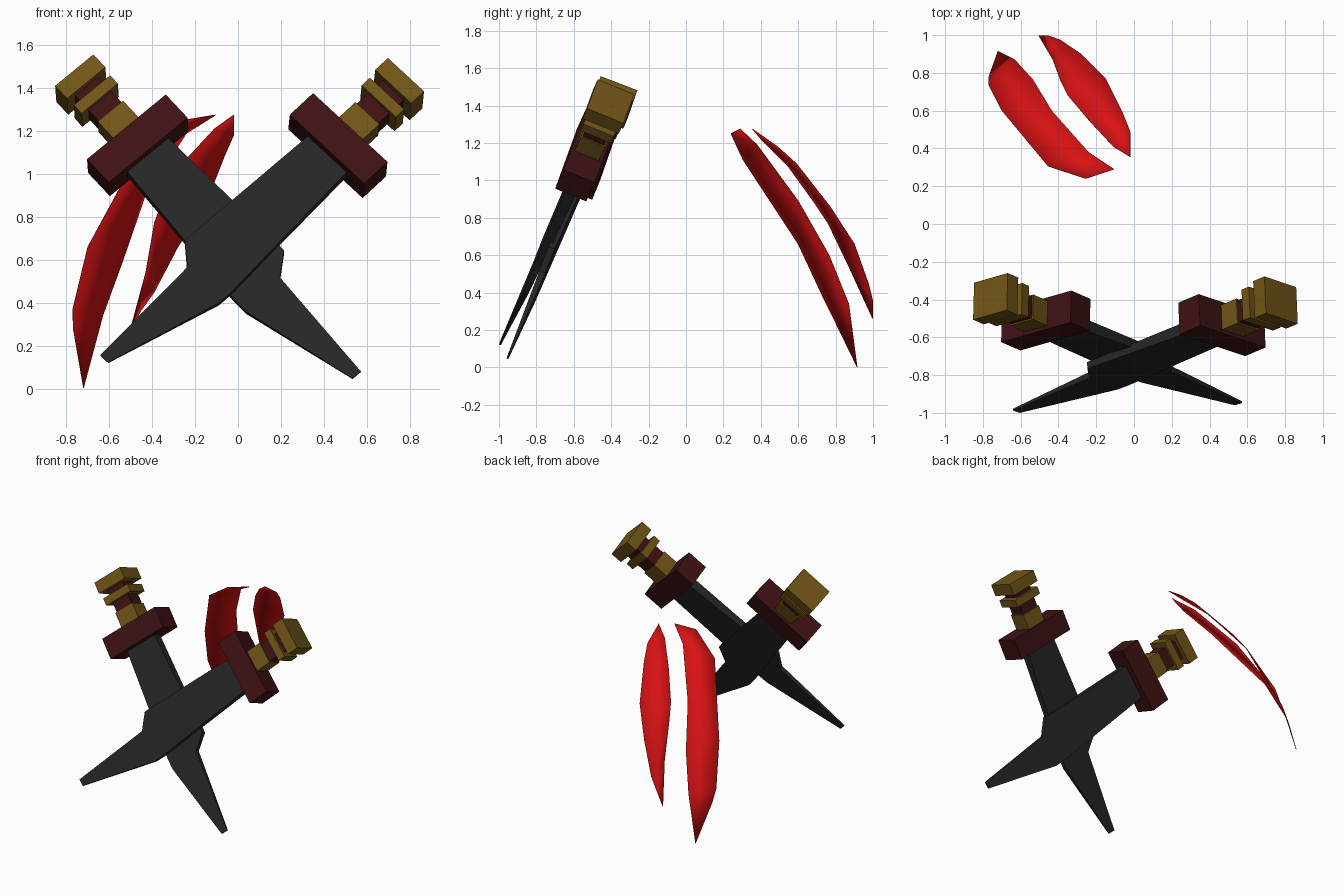
import bpy
import bmesh
from mathutils import Matrix, Vector

default_cube = bpy.data.objects.get("Cube")
if default_cube:
    bpy.data.objects.remove(default_cube, do_unlink=True)


def make_material(name, red, green, blue):
    material = bpy.data.materials.new(name)
    colour = (red, green, blue, 1)
    material.diffuse_color = colour
    material.use_nodes = True
    material.node_tree.nodes["Principled BSDF"].inputs["Base Color"].default_value = colour
    return material


black_steel = make_material("black steel", .02, .02, .02)
dark_red = make_material("dark red", .05, .006, .007)
old_gold = make_material("old gold", .17, .092, .009)
bright_red = make_material("bright red", .7, .006, .007)


def add_object(name, mesh_builder, material, matrix=None):
    """Finish a bmesh into a named object with one material."""
    bmesh.ops.recalc_face_normals(mesh_builder, faces=mesh_builder.faces)
    mesh = bpy.data.meshes.new(name)
    mesh_builder.to_mesh(mesh)
    mesh_builder.free()
    mesh.materials.append(material)
    part = bpy.data.objects.new(name, mesh)
    bpy.context.collection.objects.link(part)
    if matrix:
        part.matrix_world = matrix
    return part


# Blade outline: (across, along) starting at the tip, notched on one side
BLADE_OUTLINE = [(-.03, 0), (.022, 0), (.178, .58), (.18, .66),
                 (.137, 1.5), (-.113, 1.5), (-.155, .69), (-.052, .6)]


def add_blade(name, matrix):
    """Wedge blade that thins steadily toward its tip."""
    builder = bmesh.new()
    sides = []
    for sign in (-1, 1):
        sides.append([builder.verts.new((across, along, sign * (.005 + .02 * along)))
                      for across, along in BLADE_OUTLINE])
        builder.faces.new(sides[-1])
    back, front = sides
    count = len(back)
    for i in range(count):
        j = (i + 1) % count
        builder.faces.new((back[i], back[j], front[j], front[i]))
    add_object(name, builder, black_steel, matrix)


def add_block(name, matrix, material, start, end, half_width, half_depth):
    """Box section along the dagger axis."""
    builder = bmesh.new()
    bmesh.ops.create_cube(builder, size=1)
    bmesh.ops.scale(builder, verts=builder.verts,
                    vec=(2 * half_width, end - start, 2 * half_depth))
    bmesh.ops.translate(builder, verts=builder.verts,
                        vec=(.008, (start + end) / 2, 0))
    add_object(name, builder, material, matrix)


def add_dagger(side, tip, axis, across):
    axis = Vector(axis).normalized()
    across = Vector(across)
    across = (across - axis * across.dot(axis)).normalized()
    depth = across.cross(axis)
    matrix = Matrix((across, axis, depth)).transposed().to_4x4()
    matrix.translation = Vector(tip)
    add_blade(side + "_blade", matrix)
    add_block(side + "_guard", matrix, dark_red, 1.465, 1.62, .243, .09)
    add_block(side + "_grip", matrix, dark_red, 1.62, 1.91, .07, .062)
    add_block(side + "_grip_collar", matrix, old_gold, 1.61, 1.735, .078, .07)
    add_block(side + "_grip_ring", matrix, old_gold, 1.81, 1.865, .112, .088)
    add_block(side + "_pommel", matrix, old_gold, 1.905, 1.99, .118, .105)


# Crossed daggers, named by the side of their handles
add_dagger("left", (-.62, -.99, .135), (.7, .296, .65), (.71, -.24, -.66))
add_dagger("right", (.55, -.95, .06), (-.656, .286, .7), (-.75, -.22, -.63))


def add_slash(name, outer, inner, end):
    """Thin curved sheet spanning two edges that meet at a point."""
    builder = bmesh.new()
    outer_row = [builder.verts.new(point) for point in outer]
    inner_row = [builder.verts.new(point) for point in inner]
    for i in range(len(outer_row) - 1):
        builder.faces.new((outer_row[i], outer_row[i + 1],
                           inner_row[i + 1], inner_row[i]))
    builder.faces.new((outer_row[-1], builder.verts.new(end), inner_row[-1]))
    slash = add_object(name, builder, bright_red)
    thickness = slash.modifiers.new("thin sheet", "SOLIDIFY")
    thickness.thickness = .004
    thickness.offset = 0
    bpy.ops.object.select_all(action="DESELECT")
    slash.select_set(True)
    bpy.context.view_layer.objects.active = slash
    bpy.ops.object.shade_smooth_by_angle()


# Pair of curved slashes behind the daggers
add_slash("outer_slash",
          [(-.255, .24, 1.25), (-.455, .305, 1.11), (-.7, .6, .66),
           (-.77, .735, .37), (-.768, .78, .28)],
          [(-.105, .29, 1.275), (-.24, .38, 1.19), (-.435, .6, .89),
           (-.535, .765, .6), (-.63, .87, .34)],
          (-.72, .915, .002))
add_slash("inner_slash",
          [(-.02, .49, 1.18), (-.06, .59, 1.09), (-.15, .77, .86),
           (-.28, .9, .66), (-.39, .975, .45), (-.455, .998, .36)],
          [(-.02, .355, 1.275), (-.11, .41, 1.21), (-.24, .55, 1.07),
           (-.35, .68, .89), (-.39, .76, .77), (-.43, .87, .54)],
          (-.505, .998, .26))
